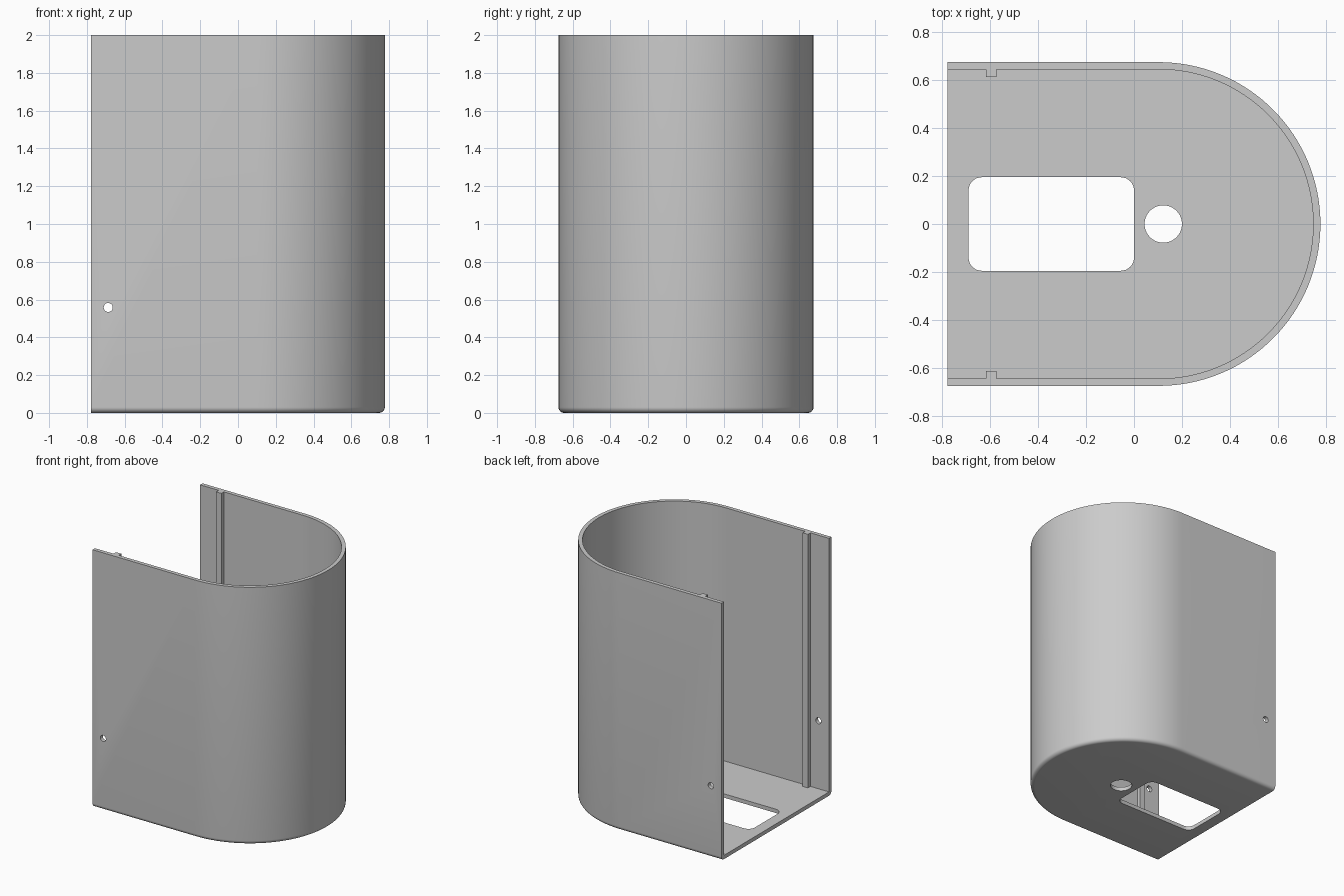
import bpy, bmesh, math

if "Cube" in bpy.data.objects:
    bpy.data.objects.remove(bpy.data.objects["Cube"])

BACK, CX, R, WALL, H = -0.7775, 0.1025, 0.675, 0.03, 2.0

grey = bpy.data.materials.new("light grey")
grey.diffuse_color = (0.6, 0.6, 0.6, 1)
grey.use_nodes = True
grey.node_tree.nodes["Principled BSDF"].inputs["Base Color"].default_value = grey.diffuse_color


def d_profile(r, back, n=64):
    """Half-round outline: straight sides closed by an arc."""
    arc = [(CX + r * math.cos(a), r * math.sin(a))
           for a in (-math.pi / 2 + math.pi * i / n for i in range(n + 1))]
    return [(back, -r)] + arc + [(back, r)]


def loft(name, layers):
    """Solid through a stack of (outline, z) layers."""
    bm = bmesh.new()
    rings = [[bm.verts.new((x, y, z)) for x, y in pts] for pts, z in layers]
    for a, b in zip(rings, rings[1:]):
        for i in range(len(a)):
            j = (i + 1) % len(a)
            bm.faces.new((a[i], a[j], b[j], b[i]))
    bm.faces.new(rings[0][::-1])
    bm.faces.new(rings[-1])
    bmesh.ops.recalc_face_normals(bm, faces=bm.faces)
    me = bpy.data.meshes.new(name)
    bm.to_mesh(me)
    bm.free()
    ob = bpy.data.objects.new(name, me)
    bpy.context.collection.objects.link(ob)
    me.materials.append(grey)
    return ob


def rounded_rect(x0, x1, y0, y1, r, n=8):
    pts = []
    corners = [(x1 - r, y1 - r), (x0 + r, y1 - r), (x0 + r, y0 + r), (x1 - r, y0 + r)]
    for k, (cx, cy) in enumerate(corners):
        for i in range(n + 1):
            a = math.pi / 2 * (k + i / n)
            pts.append((cx + r * math.cos(a), cy + r * math.sin(a)))
    return pts


def circle(cx, cy, r, n=40):
    return [(cx + r * math.cos(2 * math.pi * i / n), cy + r * math.sin(2 * math.pi * i / n))
            for i in range(n)]


# Outer body with a rounded bottom edge along the sides and the curved front
F = 0.03
layers = []
for i in range(7):
    a = math.pi / 2 * i / 6
    layers.append((d_profile(R - F + F * math.sin(a), BACK), F - F * math.cos(a)))
layers.append((d_profile(R, BACK), H))
shell = loft("housing_shell", layers)

# Cutters: hollow interior, floor window, round floor hole, side screw holes
cutters = [
    loft("interior_cutter", [(d_profile(R - WALL, -1.0), WALL), (d_profile(R - WALL, -1.0), H + 0.2)]),
    loft("window_cutter", [(rounded_rect(-0.69, 0.0, -0.195, 0.195, 0.055), z) for z in (-0.1, 0.1)]),
    loft("floor_hole_cutter", [(circle(0.122, 0, 0.078), z) for z in (-0.1, 0.1)]),
]
screw = loft("screw_hole_cutter", [(circle(-0.687, 0.558, 0.024, 24), z) for z in (-1, 1)])
screw.rotation_euler = (math.pi / 2, 0, 0)
cutters.append(screw)

for c in cutters:
    m = shell.modifiers.new(c.name, 'BOOLEAN')
    m.operation, m.solver, m.object = 'DIFFERENCE', 'EXACT', c
    c.hide_render = True

# Bake the cuts, drop the cutters and shade the curves smooth
bpy.context.view_layer.update()
cut = bpy.data.meshes.new_from_object(shell.evaluated_get(bpy.context.evaluated_depsgraph_get()))
shell.modifiers.clear()
shell.data = cut
for c in cutters:
    bpy.data.objects.remove(c)
bpy.ops.object.select_all(action='DESELECT')
shell.select_set(True)
bpy.context.view_layer.objects.active = shell
bpy.ops.object.shade_smooth_by_angle(angle=math.radians(30))

# Vertical guide ribs inside both side walls
for side, label in ((-1, "front"), (1, "back")):
    y0, y1 = side * (R - WALL + 0.005), side * (R - WALL - 0.031)
    rect = [(-0.618, y0), (-0.573, y0), (-0.573, y1), (-0.618, y1)]
    loft(label + "_guide_rib", [(rect, WALL - 0.005), (rect, H)])
